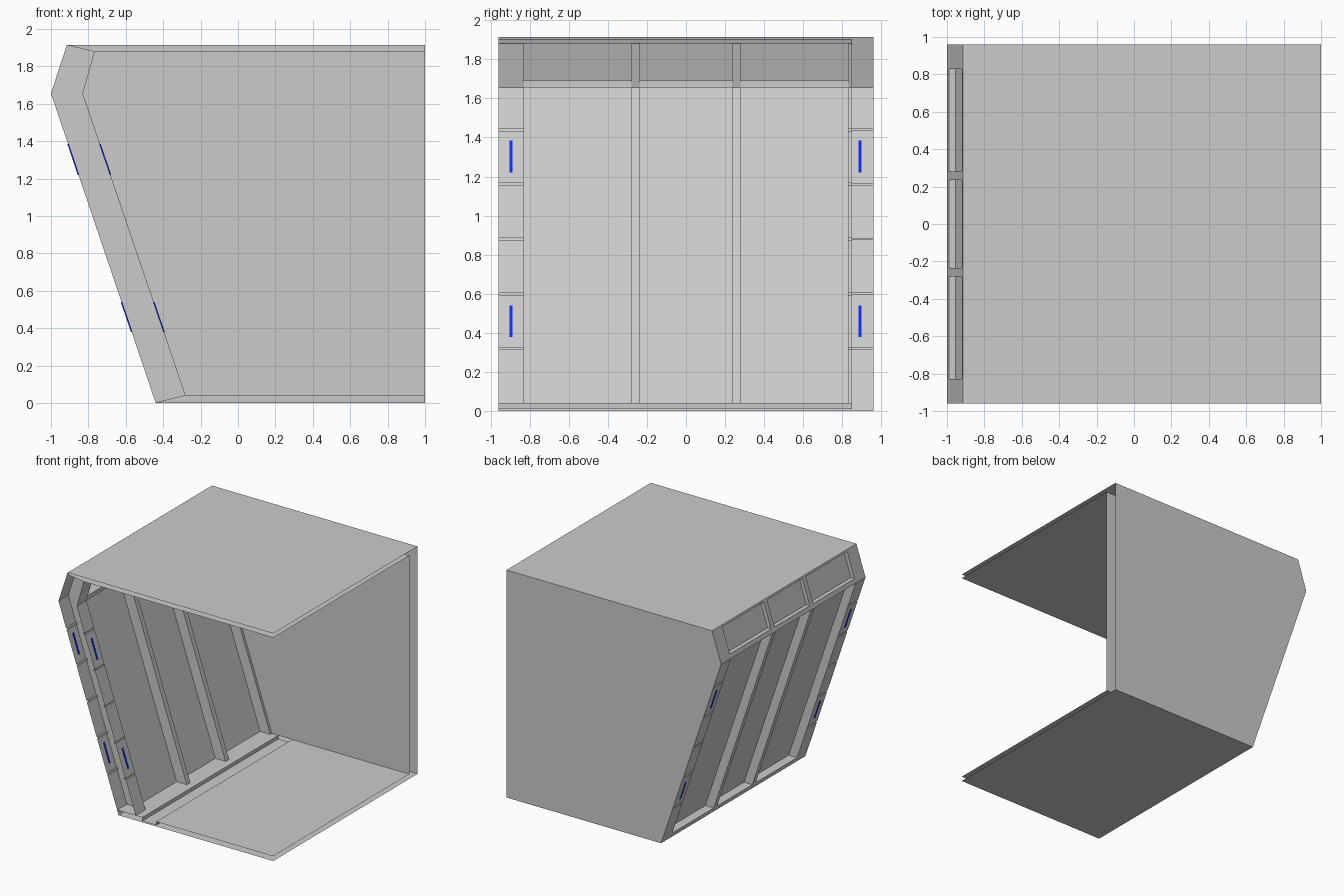
import bpy, bmesh

cube = bpy.data.objects.get("Cube")
if cube:
    bpy.data.objects.remove(cube, do_unlink=True)


def material(name, rgb):
    m = bpy.data.materials.new(name)
    m.use_nodes = True
    m.diffuse_color = (*rgb, 1)
    m.node_tree.nodes["Principled BSDF"].inputs["Base Color"].default_value = (*rgb, 1)
    return m


GREY = material("wall_grey", (0.6, 0.6, 0.6))
BLUE = material("light_blue", (0.007, 0.023, 0.8))

# Main dimensions of the room shell
FRONT, BACK, BACK_IN, JAMB = -0.96, 0.96, 0.85, 0.83
RIGHT, TOP, CEILING, FLOOR = 1.0, 1.915, 1.88, 0.04
KINK, TRANSOM_TOP, HEAD = 1.655, 1.69, 1.9
OUTER = [(-0.44, 0), (-1, KINK), (-0.915, TOP)]
INNER = [(-0.28, FLOOR), (-0.83, KINK), (-0.765, CEILING)]
SEAMS = [0.32 + 0.28 * i for i in range(5)]


def at(line, z):
    """x on a wall line at height z"""
    (x0, z0), (x1, z1) = line[:2] if z <= KINK else line[1:]
    return x0 + (x1 - x0) * (z - z0) / (z1 - z0)


def blend(z, t):
    """Point between the outer and inner wall lines"""
    return (at(OUTER, z) * (1 - t) + at(INNER, z) * t, z)


def finish(name, bm, mat):
    mesh = bpy.data.meshes.new(name)
    bmesh.ops.recalc_face_normals(bm, faces=bm.faces)
    bm.to_mesh(mesh)
    bm.free()
    mesh.materials.append(mat)
    ob = bpy.data.objects.new(name, mesh)
    bpy.context.collection.objects.link(ob)
    return ob


def sheet(name, path, y0, y1, mat=GREY):
    """Open xz path swept along y"""
    bm = bmesh.new()
    rows = [[bm.verts.new((x, y, z)) for x, z in path] for y in (y0, y1)]
    for i in range(len(path) - 1):
        bm.faces.new((rows[0][i], rows[0][i + 1], rows[1][i + 1], rows[1][i]))
    return finish(name, bm, mat)


def panel(name, outline, y, depth=0, mat=GREY):
    """Flat xz outline at y, extruded to a solid if depth is given"""
    bm = bmesh.new()
    face = bm.faces.new([bm.verts.new((x, y, z)) for x, z in outline])
    if depth:
        out = bmesh.ops.extrude_face_region(bm, geom=[face], use_keep_orig=True)
        moved = [v for v in out["geom"] if isinstance(v, bmesh.types.BMVert)]
        bmesh.ops.translate(bm, verts=moved, vec=(0, depth, 0))
    return finish(name, bm, mat)


def post_path(line):
    """Wall line with a small recessed seam at each panel joint"""
    path = [line[0]]
    for z in SEAMS:
        for dz, dx in ((-0.006, 0), (-0.006, 1), (0.006, 1), (0.006, 0)):
            inward = 0.012 if line is OUTER else -0.012
            path.append((at(line, z + dz) + dx * inward, z + dz))
    return path + line[1:]


# Outer shell: back wall, roof and underside
panel("back_wall_outer", OUTER + [(RIGHT, TOP), (RIGHT, 0)], BACK)
sheet("roof", [OUTER[2], (RIGHT, TOP)], FRONT, BACK)
sheet("underside", [OUTER[0], (RIGHT, 0)], FRONT, BACK)

# Inner lining: back wall, ceiling and floor with its channel
panel("back_wall_inner", INNER + [(RIGHT, CEILING), (RIGHT, FLOOR)], BACK_IN)
sheet("ceiling", [(at(OUTER, HEAD), HEAD), INNER[2], (RIGHT, CEILING)], FRONT, BACK_IN)
sheet("floor", [(at(OUTER, FLOOR), FLOOR), (-0.22, FLOOR), (-0.22, 0.01),
                (-0.09, 0.01), (-0.09, FLOOR), (RIGHT, FLOOR)], FRONT, BACK_IN)

# Posts at both ends of the window wall, with the jambs between them
for side, y0, y1, y1_in in (("front", -JAMB, FRONT, FRONT), ("back", JAMB, BACK, BACK_IN)):
    sheet(side + "_post_outer", post_path(OUTER), y0, y1)
    sheet(side + "_post_inner", post_path(INNER), y0, y1_in)
    panel(side + "_jamb", OUTER + INNER[::-1], y0)

# Window frame: sill, head, transom and mullions
sheet("window_sill_edge", [OUTER[0], (at(OUTER, FLOOR), FLOOR)], -JAMB, JAMB)
sheet("window_head_edge", [(at(OUTER, HEAD), HEAD), OUTER[2]], -JAMB, JAMB)
panel("transom", [OUTER[1], (at(OUTER, TRANSOM_TOP), TRANSOM_TOP),
                  (INNER[1][0], TRANSOM_TOP), INNER[1]], -JAMB, 2 * JAMB)
section = [(at(OUTER, FLOOR), FLOOR), OUTER[1], (at(OUTER, HEAD), HEAD)] + INNER[::-1]
for name, y in (("front_mullion", -0.28), ("back_mullion", 0.235)):
    panel(name, section, y, 0.045)

# Recessed panes
sheet("lower_panes", [blend(FLOOR, 0.45), blend(KINK, 0.45)], -JAMB, JAMB)
sheet("upper_panes", [blend(TRANSOM_TOP, 0.2), blend(CEILING, 0.2)], -JAMB, JAMB)

# Blue light strips set on the posts
for label, line, y in (("front_outer", OUTER, -0.895), ("front_inner", INNER, -0.895),
                       ("back_outer", OUTER, 0.89)):
    for level, z0, z1 in (("lower", 0.38, 0.54), ("upper", 1.22, 1.385)):
        a, b = at(line, z0), at(line, z1)
        t = 0.004
        panel(f"{label}_{level}_light", [(a - t, z0), (b - t, z1), (b + t, z1), (a + t, z0)],
              y - 0.008, 0.016, BLUE)
